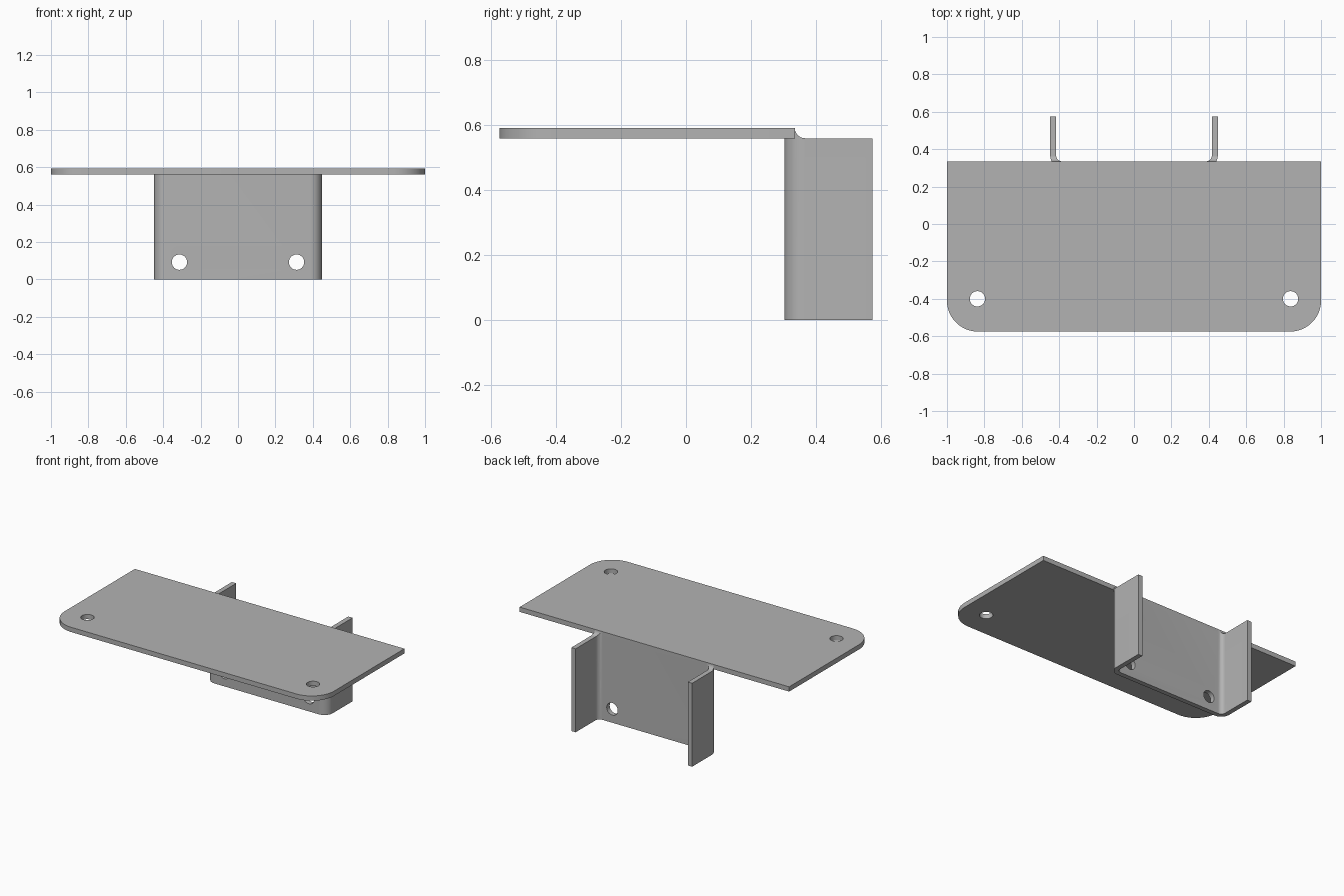
import bpy, bmesh
from math import cos, sin, pi, radians
from mathutils import Matrix, Vector

cube = bpy.data.objects.get("Cube")
if cube:
    bpy.data.objects.remove(cube, do_unlink=True)

T = 0.032                      # sheet thickness
TOP, SHELF = 0.592, 0.56       # plate top and underside
BACK, FRONT, REAR = 0.335, -0.575, 0.575
HALF = 0.448                   # half width of the channel

steel = bpy.data.materials.new("grey steel")
steel.use_nodes = True
grey = (0.45, 0.45, 0.45, 1)
steel.diffuse_color = grey
steel.node_tree.nodes["Principled BSDF"].inputs["Base Color"].default_value = grey


def arc(cx, cy, r, start, end, n=12):
    """Points on an arc, angles in degrees."""
    angles = [radians(start + (end - start) * i / n) for i in range(n + 1)]
    return [(cx + r * cos(a), cy + r * sin(a)) for a in angles]


def mirrored(half):
    """Close a right-hand half profile with its mirror image."""
    return half + [(-x, y) for x, y in reversed(half)]


def prism(name, points, low, high, matrix=Matrix()):
    """Extrude a flat profile from low to high."""
    bm = bmesh.new()
    face = bm.faces.new([bm.verts.new((x, y, low)) for x, y in points])
    side = bmesh.ops.extrude_face_region(bm, geom=[face])
    moved = [v for v in side["geom"] if isinstance(v, bmesh.types.BMVert)]
    bmesh.ops.translate(bm, verts=moved, vec=(0, 0, high - low))
    bmesh.ops.transform(bm, matrix=matrix, verts=bm.verts)
    bmesh.ops.recalc_face_normals(bm, faces=bm.faces)
    mesh = bpy.data.meshes.new(name)
    bm.to_mesh(mesh)
    bm.free()
    mesh.materials.append(steel)
    obj = bpy.data.objects.new(name, mesh)
    bpy.context.collection.objects.link(obj)
    return obj


def combine(target, tool, operation):
    """Apply a boolean and discard the tool."""
    mod = target.modifiers.new("cut", "BOOLEAN")
    mod.operation, mod.solver, mod.object = operation, "EXACT", tool
    bpy.context.view_layer.update()
    graph = bpy.context.evaluated_depsgraph_get()
    mesh = bpy.data.meshes.new_from_object(target.evaluated_get(graph))
    target.modifiers.clear()
    target.data = mesh
    bpy.data.objects.remove(tool, do_unlink=True)


# Shelf plate with two rounded front corners
R = 0.165
plate = prism("bracket", mirrored(arc(1 - R, FRONT + R, R, -90, 0) + [(1, BACK)]), SHELF, TOP)

# Folded channel: web in front, flanges running back
outer = arc(HALF - 0.062, BACK - T + 0.062, 0.062, -90, 0)
inner = arc(HALF - 0.062, BACK - T + 0.062, 0.03, 0, -90)
channel = prism("channel", mirrored(outer + [(HALF, REAR), (HALF - T, REAR)] + inner), 0, TOP)

# Lower the flange tops behind the plate with a concave fillet
swap = Matrix(((0, 0, 1, 0), (1, 0, 0, 0), (0, 1, 0, 0), (0, 0, 0, 1)))
relief = prism("relief", arc(BACK + T, TOP, T, 180, 270) + [(0.7, SHELF), (0.7, 0.7), (BACK, 0.7)],
               -0.6, 0.6, swap)
combine(channel, relief, "DIFFERENCE")
combine(plate, channel, "UNION")

# Screw holes through the plate and the web
upright = Matrix.Rotation(radians(90), 4, "X")
for s in (-1, 1):
    ring = arc(0, 0, 0.041, 0, 360, 32)[:-1]
    down = Matrix.Translation(Vector((s * 0.837, -0.4, SHELF)))
    combine(plate, prism("plate_hole", ring, -0.1, 0.1, down), "DIFFERENCE")
    across = Matrix.Translation(Vector((s * 0.313, BACK, 0.092))) @ upright
    combine(plate, prism("web_hole", ring, -0.1, 0.1, across), "DIFFERENCE")

# Smooth the bends, keep the edges crisp
bpy.ops.object.select_all(action="DESELECT")
plate.select_set(True)
bpy.context.view_layer.objects.active = plate
bpy.ops.object.shade_smooth_by_angle(angle=radians(30))
